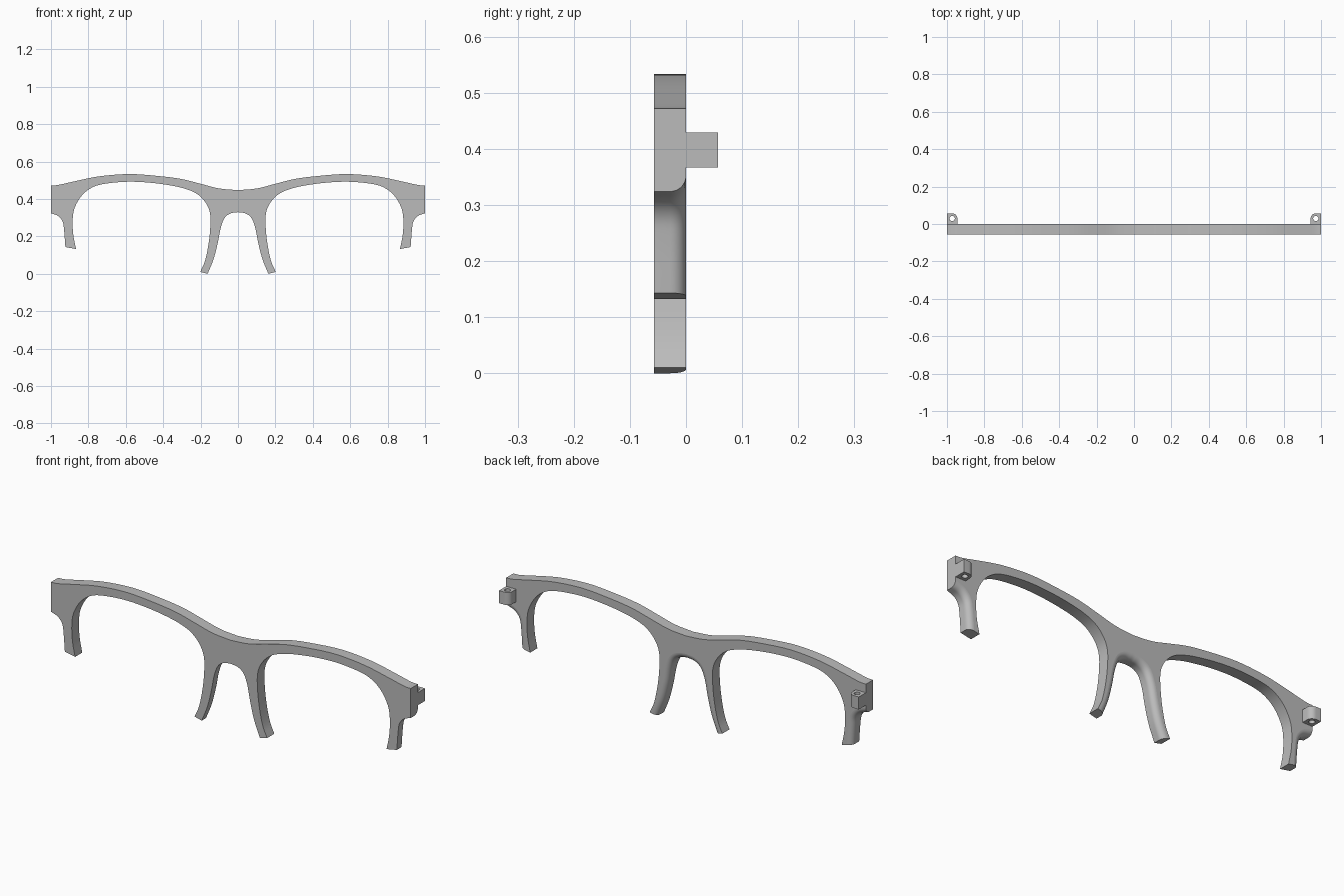
import bpy, bmesh, math
from mathutils import Vector

if "Cube" in bpy.data.objects:
    bpy.data.objects.remove(bpy.data.objects["Cube"], do_unlink=True)

FRONT, BACK, FILLET = -0.057, 0.0, 0.028

grey = bpy.data.materials.new("plain grey")
grey.use_nodes = True
grey.diffuse_color = (0.5, 0.5, 0.5, 1)
grey.node_tree.nodes["Principled BSDF"].inputs["Base Color"].default_value = (0.5, 0.5, 0.5, 1)


def smooth_path(pts, steps=5):
    """Curve passing through all given points."""
    p = [Vector(q) for q in pts]
    p = [2 * p[0] - p[1]] + p + [2 * p[-1] - p[-2]]
    out = []
    for a, b, c, d in zip(p, p[1:], p[2:], p[3:]):
        for i in range(steps):
            t = i / steps
            out.append(0.5 * (2 * b + (c - a) * t + (2 * a - 5 * b + 4 * c - d) * t * t
                              + (3 * b - a - 3 * c + d) * t ** 3))
    return out + [p[-2]]


# Half outline of the frame, clockwise from the top centre
brow = smooth_path([(0, .447), (.1, .456), (.2, .481), (.3, .506), (.42, .522), (.58, .533),
                    (.74, .521), (.87, .495), (.96, .475), (1, .472)])
brow[0].x = 0
outer_arm = smooth_path([(1, .324), (.962, .309), (.938, .28), (.93, .235), (.923, .143)])
lens_edge = smooth_path([(.866, .132), (.881, .21), (.884, .29), (.873, .353), (.836, .417),
                         (.782, .46), (.713, .481), (.59, .492), (.472, .487), (.365, .473),
                         (.285, .455), (.221, .428), (.173, .38), (.149, .32), (.149, .235),
                         (.16, .144), (.178, .064), (.202, .01)])
nose_edge = smooth_path([(.162, 0), (.13, .08), (.108, .166), (.092, .246), (.071, .299),
                         (.039, .323), (0, .329)])


def inward(path, first=None, last=None):
    """Unit directions into the material along a clockwise path."""
    dirs = []
    for i in range(len(path)):
        t = (path[min(i + 1, len(path) - 1)] - path[max(i - 1, 0)]).normalized()
        dirs.append(Vector((t.y, -t.x)))
    if first:
        dirs[0] = first
    if last:
        dirs[-1] = last
    return dirs


def still(path):
    return [Vector((0, 0)) for _ in path]


# The nose tip runs inward, so its offset follows the tip edge
half = brow + outer_arm + lens_edge + nose_edge
shift = (still(brow)
         + inward(outer_arm, Vector((0, 1)), (lens_edge[0] - outer_arm[-1]).normalized())
         + still(lens_edge)
         + inward(nose_edge, (lens_edge[-1] - nose_edge[0]).normalized(), Vector((0, 1))))
flip = lambda v: Vector((-v.x, v.y))
outline = half + [flip(v) for v in half[-2:0:-1]]
shift += [flip(v) for v in shift[-2:0:-1]]

# Frame: flat front, rounded rear edge along the nose and outer arms
layers = [(FRONT, 0)]
for k in range(9):
    a = k / 8 * math.pi / 2
    layers.append((BACK - FILLET + FILLET * math.sin(a), FILLET * (1 - math.cos(a))))
bm = bmesh.new()
rings = [[bm.verts.new((p.x + s.x * d, y, p.y + s.y * d)) for p, s in zip(outline, shift)]
         for y, d in layers]
n = len(outline)
for r0, r1 in zip(rings, rings[1:]):
    for i in range(n):
        j = (i + 1) % n
        bm.faces.new((r0[i], r0[j], r1[j], r1[i]))
bm.faces.new(rings[0])
bm.faces.new(rings[-1])
bmesh.ops.recalc_face_normals(bm, faces=bm.faces[:])
mesh = bpy.data.meshes.new("frame_front")
bm.to_mesh(mesh)
bm.free()
mesh.materials.append(grey)
frame = bpy.data.objects.new("frame_front", mesh)
bpy.context.collection.objects.link(frame)


def shade(obj):
    bpy.ops.object.select_all(action="DESELECT")
    obj.select_set(True)
    bpy.context.view_layer.objects.active = obj
    bpy.ops.object.shade_smooth_by_angle(angle=math.radians(30))


shade(frame)
for poly in mesh.polygons:
    if len(poly.vertices) > 4:
        poly.use_smooth = False


# Hinge lugs: a block with a rounded inner corner and a vertical pin hole
def hinge(name, side):
    cx, cy, r = 0.972, 0.029, 0.028
    arc = lambda rad, a: (side * (cx + rad * math.cos(a)), cy + rad * math.sin(a))
    body = [(side, BACK), (side, cy + r)]
    body += [arc(r, math.pi / 2 * (1 + i / 8)) for i in range(9)]
    body.append((side * (cx - r), BACK))
    hole = [arc(0.014, math.tau * i / 24) for i in range(24)]
    cu = bpy.data.curves.new(name, "CURVE")
    cu.dimensions, cu.fill_mode, cu.extrude = "2D", "BOTH", 0.0315
    for pts in (body, hole):
        sp = cu.splines.new("POLY")
        sp.points.add(len(pts) - 1)
        for q, (x, y) in zip(sp.points, pts):
            q.co = (x, y, 0, 1)
        sp.use_cyclic_u = True
    cu.materials.append(grey)
    obj = bpy.data.objects.new(name, cu)
    obj.location.z = 0.398
    bpy.context.collection.objects.link(obj)
    bpy.ops.object.select_all(action="DESELECT")
    obj.select_set(True)
    bpy.context.view_layer.objects.active = obj
    bpy.ops.object.convert(target="MESH")
    obj = bpy.context.view_layer.objects.active
    b = bmesh.new()
    b.from_mesh(obj.data)
    bmesh.ops.remove_doubles(b, verts=b.verts[:], dist=0.0001)
    bmesh.ops.recalc_face_normals(b, faces=b.faces[:])
    b.to_mesh(obj.data)
    b.free()
    shade(obj)


hinge("left_hinge", 1)
hinge("right_hinge", -1)
